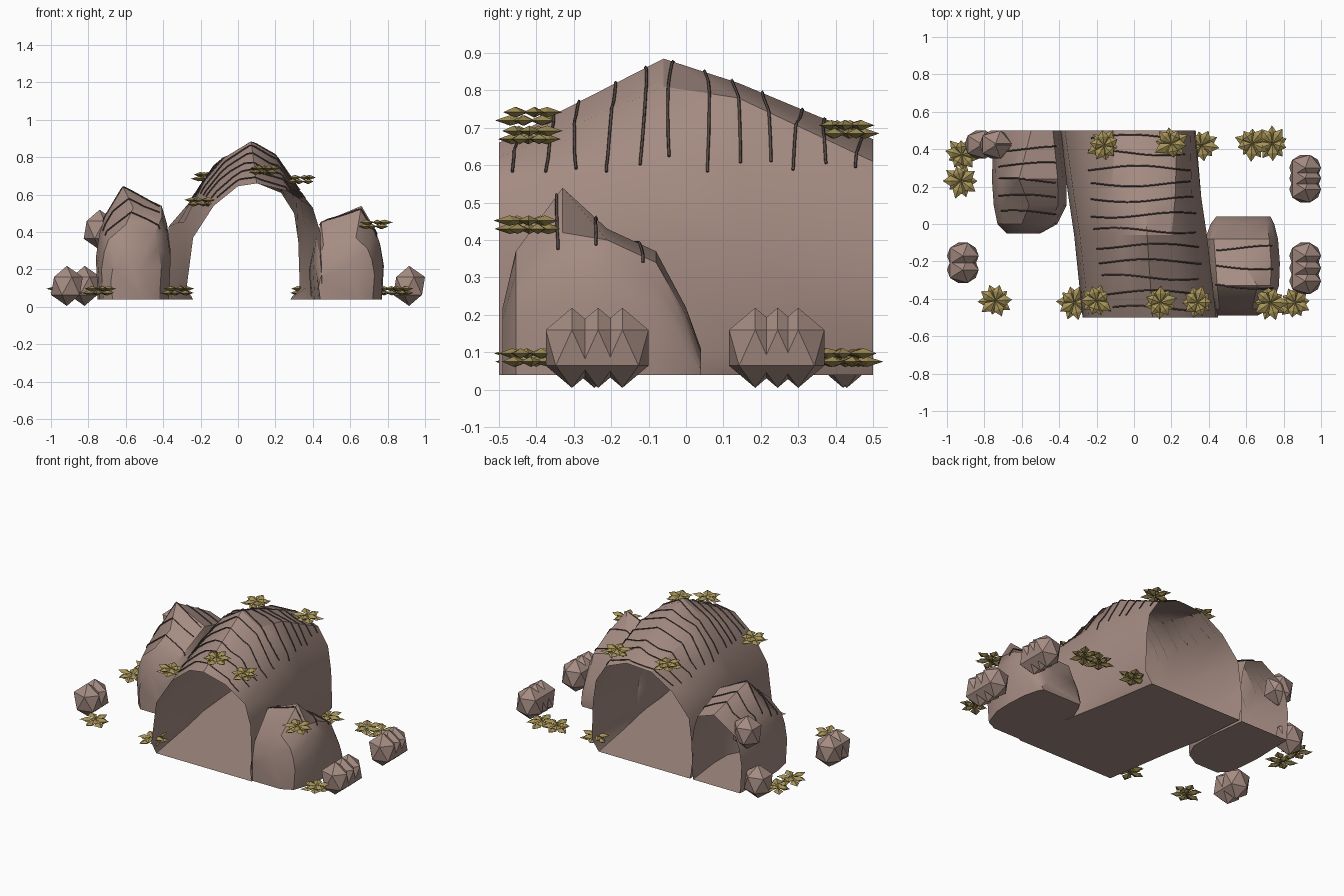
import bpy, bmesh, math, random
from mathutils import Vector, Matrix
from mathutils.bvhtree import BVHTree

random.seed(4)
if "Cube" in bpy.data.objects:
    bpy.data.objects.remove(bpy.data.objects["Cube"], do_unlink=True)

GROUND = 0.04


def make_material(name, rgb):
    mat = bpy.data.materials.new(name)
    mat.use_nodes = True
    color = (*rgb, 1)
    mat.diffuse_color = color
    mat.node_tree.nodes["Principled BSDF"].inputs["Base Color"].default_value = color
    return mat


stone = make_material("brown stone", (0.375, 0.262, 0.226))
crack = make_material("dark crack", (0.09, 0.065, 0.057))
olive = make_material("olive leaf", (0.38, 0.29, 0.095))


def finish(bm, name, mat, smooth=False):
    bmesh.ops.recalc_face_normals(bm, faces=bm.faces)
    mesh = bpy.data.meshes.new(name)
    bm.to_mesh(mesh)
    bm.free()
    mesh.materials.append(mat)
    obj = bpy.data.objects.new(name, mesh)
    bpy.context.collection.objects.link(obj)
    if smooth:
        bpy.ops.object.select_all(action="DESELECT")
        obj.select_set(True)
        bpy.context.view_layer.objects.active = obj
        bpy.ops.object.shade_smooth_by_angle(angle=math.radians(32))
    return obj


def loft(name, sections, cap_front=False, cap_back=False):
    """Join closed xz outlines placed along y; the last side is the floor."""
    bm = bmesh.new()
    rings = [[bm.verts.new((x, y, z)) for x, z in outline] for y, outline in sections]
    for a, b in zip(rings, rings[1:]):
        for i in range(len(a)):
            j = (i + 1) % len(a)
            bm.faces.new((a[i], a[j], b[j], b[i]))
    if cap_front:
        bm.faces.new(rings[0])
    if cap_back:
        bm.faces.new(rings[-1])
    return finish(bm, name, stone, smooth=True)


def boulder_outline(left, right, peak, top, left_shoulder, right_shoulder):
    inset = (right - left) * 0.12
    return [(left + 0.01, GROUND), (left, left_shoulder * 0.55),
            (left + inset * 0.4, left_shoulder * 0.82), (left + inset, left_shoulder),
            (peak, top), (right - inset, right_shoulder),
            (right - inset * 0.4, right_shoulder * 0.82), (right, right_shoulder * 0.55),
            (right - 0.01, GROUND)]


# Rock tunnel, open at both ends
tunnel = loft("tunnel", [
    (-0.5, [(-.24, GROUND), (-.275, .1), (-.24, .37), (-.13, .54), (0, .645),
            (.1, .66), (.26, .62), (.4, .53), (.44, .4), (.45, .1), (.45, GROUND)]),
    (-0.06, [(-.31, GROUND), (-.32, .12), (-.29, .45), (-.18, .67), (-.07, .8),
             (.07, .885), (.2, .81), (.33, .62), (.39, .4), (.39, .1), (.38, GROUND)]),
    (0.14, [(-.35, GROUND), (-.35, .12), (-.32, .45), (-.21, .63), (-.12, .76),
            (.06, .82), (.22, .78), (.31, .62), (.36, .4), (.36, .1), (.34, GROUND)]),
    (0.5, [(-.38, GROUND), (-.4, .2), (-.37, .43), (-.25, .57), (-.1, .66),
           (.08, .67), (.23, .61), (.3, .5), (.322, .35), (.33, .11), (.28, GROUND)]),
])

# Boulders leaning on both sides of the tunnel
left_boulder = loft("left_boulder", [
    (y, boulder_outline(*shape)) for y, shape in [
        (-0.05, (-.68, -.5, -.6, .3, .24, .24)),
        (0.0, (-.73, -.41, -.6, .44, .36, .38)),
        (0.1, (-.75, -.36, -.56, .53, .42, .48)),
        (0.24, (-.76, -.36, -.615, .64, .48, .54)),
        (0.5, (-.75, -.39, -.55, .5, .4, .46))]], cap_front=True)
right_boulder = loft("right_boulder", [
    (y, boulder_outline(*shape)) for y, shape in [
        (-0.49, (.43, .66, .58, .22, .19, .19)),
        (-0.455, (.42, .73, .63, .37, .33, .31)),
        (-0.33, (.4, .775, .66, .54, .45, .42)),
        (-0.21, (.39, .78, .58, .43, .42, .4)),
        (-0.08, (.38, .77, .6, .37, .36, .34)),
        (0.0, (.41, .75, .6, .22, .2, .2)),
        (0.04, (.44, .73, .6, .11, .1, .1))]], cap_front=True, cap_back=True)


# Thin cracks draped over the rock surfaces
def drape_cracks(name, target, rows, x_start, x_end, lowest):
    bm = bmesh.new()
    bm.from_mesh(target.data)
    tree = BVHTree.FromBMesh(bm)
    bm.free()
    curve = bpy.data.curves.new(name, "CURVE")
    curve.dimensions = "3D"
    curve.bevel_depth = 0.004
    curve.bevel_resolution = 0
    curve.use_fill_caps = True
    steps = 48
    for y in rows:
        phase = random.uniform(0, math.tau)
        points = []
        for i in range(steps + 1):
            x = x_start + (x_end - x_start) * i / steps
            wave = 0.014 * math.sin(x * 9 + phase)
            hit, normal = tree.ray_cast(Vector((x, y + wave, 2)), Vector((0, 0, -1)))[:2]
            if hit and hit.z > lowest:
                outward = normal if normal.z > 0 else -normal
                points.append(hit + outward * curve.bevel_depth * 0.8)
        if len(points) > 1:
            spline = curve.splines.new("POLY")
            spline.points.add(len(points) - 1)
            for point, co in zip(spline.points, points):
                point.co = (*co, 1)
    curve.materials.append(crack)
    bpy.context.collection.objects.link(bpy.data.objects.new(name, curve))


def spaced(start, step, count):
    return [start + step * i for i in range(count)]


drape_cracks("tunnel_cracks", tunnel, spaced(-0.45, 0.083, 12), -0.3, 0.4, 0.58)
drape_cracks("left_boulder_cracks", left_boulder, spaced(0.06, 0.085, 5), -0.72, -0.42, 0.38)
drape_cracks("right_boulder_cracks", right_boulder, spaced(-0.33, 0.1, 3), 0.44, 0.74, 0.33)


# Loose faceted rocks, each made of overlapping narrow lumps
def loose_rock(name, x, z, rows):
    bm = bmesh.new()
    for y in rows:
        shape = Matrix.Translation((x, y, z)) @ Matrix.Diagonal((0.095, 0.082, 0.107, 1))
        bmesh.ops.create_icosphere(bm, subdivisions=1, radius=1, matrix=shape)
    finish(bm, name, stone)


REST = 0.112
loose_rock("right_front_rock", 0.915, REST, (-0.305, -0.235, -0.17))
loose_rock("right_back_rock", 0.915, REST, (0.185, 0.245, 0.3))
loose_rock("left_front_rock", -0.915, REST, (-0.245, -0.17))
loose_rock("left_back_rock", -0.82, REST, (0.42, 0.43))
loose_rock("perched_rock", -0.74, 0.412, (0.42, 0.43))


# Spiky plant tufts with broad pointed leaves
def tuft(name, center):
    bm = bmesh.new()
    count = 10
    turn = random.uniform(0, math.tau)
    for i in range(count):
        angle = turn + math.tau * i / count
        reach = random.uniform(0.075, 0.1)
        lift = 0.012 if i % 2 else -0.01
        place = Matrix.Translation(center) @ Matrix.Rotation(angle, 4, "Z")
        mid = reach * 0.55
        root, tip, up, down, side_a, side_b = [
            bm.verts.new(place @ Vector(co)) for co in (
                (0, 0, lift), (reach, 0, lift), (mid, 0, lift + 0.014),
                (mid, 0, lift - 0.014), (mid, 0.029, lift), (mid, -0.029, lift))]
        around = (up, side_a, down, side_b)
        for k in range(4):
            a, b = around[k], around[(k + 1) % 4]
            bm.faces.new((root, a, b))
            bm.faces.new((tip, b, a))
    finish(bm, name, olive)


LOW = 0.085
spots = [(-.74, -.41, LOW), (-.32, -.42, LOW), (-.2, -.41, .56), (.14, -.42, .73),
         (.34, -.42, .68), (.73, -.42, .44), (.86, -.42, LOW), (-.16, .42, .695),
         (.2, .43, .695), (.36, .42, LOW), (.63, .43, LOW), (.74, .43, LOW),
         (-.925, .23, LOW), (-.92, .37, LOW)]
for number, spot in enumerate(spots, 1):
    tuft(f"plant_tuft_{number}", spot)
